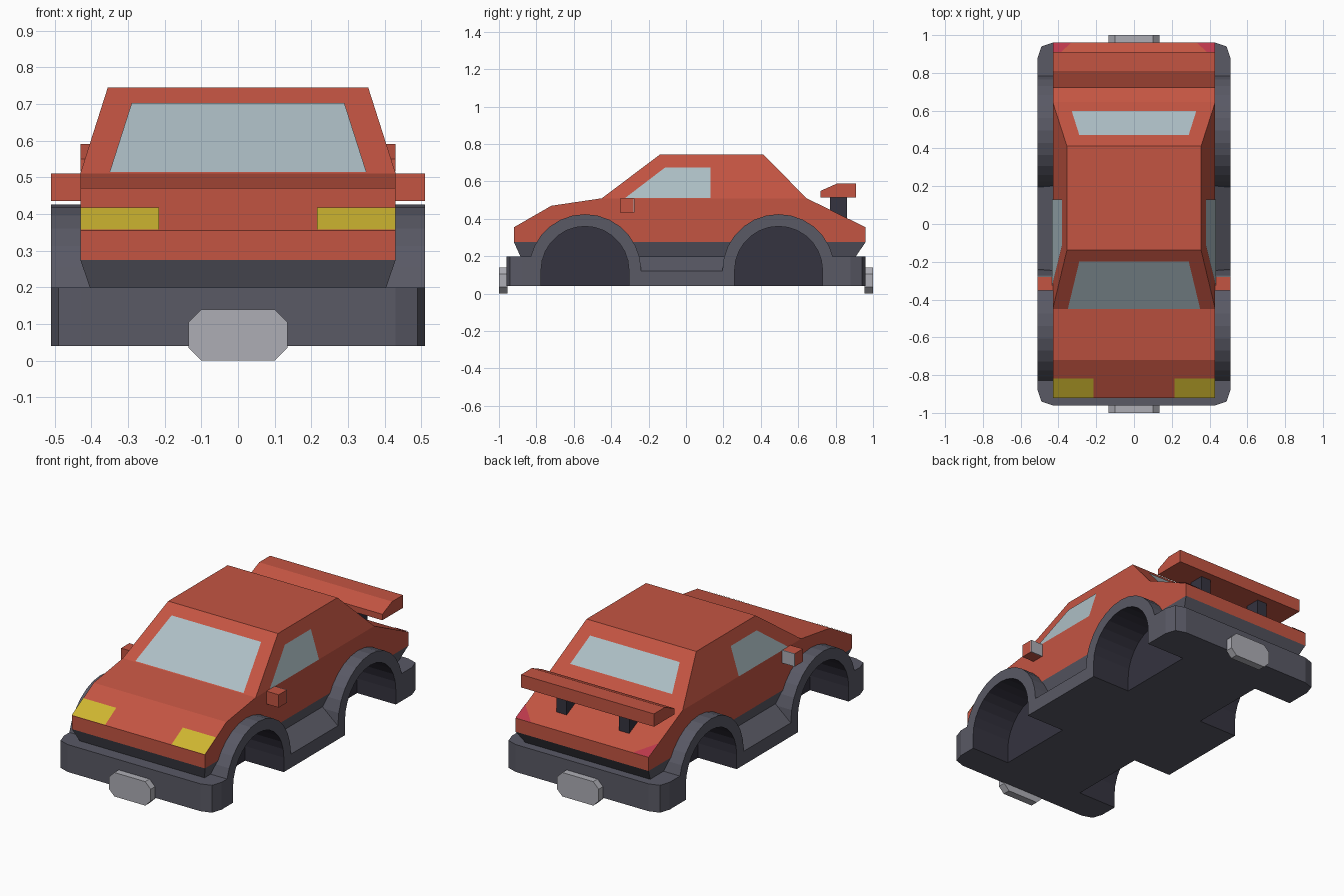
import bpy, bmesh, math
from mathutils import Vector

if "Cube" in bpy.data.objects:
    bpy.data.objects.remove(bpy.data.objects["Cube"])


def paint(name, rgb):
    m = bpy.data.materials.new(name)
    m.diffuse_color = (*rgb, 1)
    m.use_nodes = True
    m.node_tree.nodes["Principled BSDF"].inputs["Base Color"].default_value = m.diffuse_color
    return m


RED = paint("red_paint", (0.55, 0.09, 0.055))
GREY = paint("grey_plastic", (0.10, 0.10, 0.13))
DARK = paint("dark_liner", (0.035, 0.033, 0.05))
GLASS = paint("glass", (0.42, 0.52, 0.56))
YELLOW = paint("headlight", (0.62, 0.47, 0.03))
TAIL = paint("tail_light", (0.5, 0.04, 0.07))
PLATE = paint("light_grey", (0.42, 0.42, 0.46))


def finish(name, bm, mat):
    bmesh.ops.recalc_face_normals(bm, faces=bm.faces)
    me = bpy.data.meshes.new(name)
    bm.to_mesh(me)
    bm.free()
    me.materials.append(mat)
    ob = bpy.data.objects.new(name, me)
    bpy.context.collection.objects.link(ob)
    return ob


def prism_bm(axis, profile, a, b):
    """Extrude a 2D profile along an axis from a to b."""
    place = {"x": lambda p, t: (t, p[0], p[1]),
             "y": lambda p, t: (p[0], t, p[1]),
             "z": lambda p, t: (p[0], p[1], t)}[axis]
    bm = bmesh.new()
    lo = [bm.verts.new(place(p, a)) for p in profile]
    hi = [bm.verts.new(place(p, b)) for p in profile]
    bm.faces.new(lo)
    bm.faces.new(hi)
    for i in range(len(lo)):
        j = (i + 1) % len(lo)
        bm.faces.new((lo[i], lo[j], hi[j], hi[i]))
    return bm


def prism(name, axis, profile, a, b, mat):
    return finish(name, prism_bm(axis, profile, a, b), mat)


def rect(u0, u1, v0, v1):
    return [(u0, v0), (u1, v0), (u1, v1), (u0, v1)]


def boolean(ob, other, op):
    mod = ob.modifiers.new("bool", "BOOLEAN")
    mod.object, mod.operation, mod.solver = other, op, "EXACT"
    mod.material_mode = "TRANSFER"
    bpy.context.view_layer.objects.active = ob
    bpy.ops.object.modifier_apply(modifier=mod.name)


def pane(name, pts, mat):
    """Flat panel lifted slightly off the body."""
    p = [Vector(q) for q in pts]
    n = (p[1] - p[0]).cross(p[2] - p[0]).normalized()
    if n.dot(p[0] - Vector((0, 0, 0.2))) < 0:
        n.negate()
        p.reverse()
    me = bpy.data.meshes.new(name)
    me.from_pydata([q + n * 0.003 for q in p], [], [range(len(p))])
    me.materials.append(mat)
    bpy.context.collection.objects.link(bpy.data.objects.new(name, me))


def arch(cy, r, foot):
    arc = [(cy + r * math.cos(math.pi * i / 14), 0.125 + r * math.sin(math.pi * i / 14))
           for i in range(15)]
    return arc + [(cy - r, foot), (cy + r, foot)]


WHEELS = (-0.54, 0.495)

# Red body with the cabin extruded from the deck
bm = prism_bm("x", [(-0.92, 0.275), (-0.92, 0.355), (-0.72, 0.47), (-0.45, 0.51),
                    (0.645, 0.51), (0.96, 0.355), (0.96, 0.275)], -0.43, 0.43)
deck = [f for f in bm.faces if all(abs(v.co.z - 0.51) < 1e-4 for v in f.verts)]
roof = bmesh.ops.extrude_discrete_faces(bm, faces=deck)["faces"][0]
for v in roof.verts:
    v.co = (math.copysign(0.355, v.co.x), -0.138 if v.co.y < 0 else 0.412, 0.745)
body = finish("body", bm, RED)

# Grey lower body, tapering down
bm = prism_bm("z", rect(-0.43, 0.43, -0.92, 0.96), 0.1, 0.275)
for v in bm.verts:
    if v.co.z < 0.2:
        v.co = (v.co.x * 0.86, -0.84 if v.co.y < 0 else 0.84, 0.1)
chassis = finish("chassis", bm, GREY)

# Sill, bumpers and wheel arch flares joined to the chassis
adds = [prism("sill", "y", [(-0.51, 0.04), (0.51, 0.04), (0.51, 0.12), (0.39, 0.21),
                            (-0.39, 0.21), (-0.51, 0.12)], -0.56, 0.52, GREY)]
for s, inner in ((-1, 0.5), (1, 0.45)):
    half = [(0.51, inner), (0.51, 0.88), (0.49, 0.94), (0.43, 0.96)]
    plan = [(x, s * y) for x, y in half] + [(-x, s * y) for x, y in reversed(half)]
    adds.append(prism("bumper", "z", plan, 0.04, 0.2, GREY))
for cy in WHEELS:
    for s in (-1, 1):
        adds.append(prism("flare", "x", arch(cy, 0.30, 0.04), s * 0.39, s * 0.51, GREY))
for part in adds:
    boolean(chassis, part, "UNION")

# Wheel wells
wells = [prism("well", "x", arch(cy, 0.235, -0.1), s * 0.26, s * 0.6, DARK)
         for cy in WHEELS for s in (-1, 1)]
for well in wells:
    boolean(chassis, well, "DIFFERENCE")
    boolean(body, well, "DIFFERENCE")
for helper in adds + wells:
    bpy.data.objects.remove(helper)

# Rear spoiler
prism("spoiler", "x", [(0.72, 0.515), (0.72, 0.55), (0.81, 0.59), (0.91, 0.59), (0.91, 0.515)],
      -0.43, 0.43, RED)

# Windscreen and rear window
pane("windscreen", [(-0.35, -0.447, 0.512), (0.35, -0.447, 0.512),
                    (0.29, -0.198, 0.70), (-0.29, -0.198, 0.70)], GLASS)
pane("rear_window", [(-0.33, 0.597, 0.5585), (0.33, 0.597, 0.5585),
                     (0.29, 0.47, 0.6865), (-0.29, 0.47, 0.6865)], GLASS)

# Parts mirrored left and right
for side, s in (("left", -1), ("right", 1)):
    pane(side + "_window", [(s * 0.43, -0.325, 0.511), (s * 0.43, 0.13, 0.511),
                            (s * 0.3775, 0.13, 0.675), (s * 0.3775, -0.11, 0.675)], GLASS)
    pane(side + "_headlight", [(s * 0.215, -0.92, 0.355), (s * 0.43, -0.92, 0.355),
                               (s * 0.43, -0.816, 0.415), (s * 0.215, -0.816, 0.415)], YELLOW)
    pane(side + "_tail_light", [(s * 0.33, 0.96, 0.355), (s * 0.43, 0.96, 0.355),
                                (s * 0.43, 0.87, 0.3993)], TAIL)
    prism(side + "_mirror", "y", rect(s * 0.42, s * 0.51, 0.435, 0.51), -0.352, -0.28, RED)
    prism(side + "_mirror_glass", "y", rect(s * 0.42, s * 0.51, 0.435, 0.51), -0.28, -0.275, PLATE)
    prism(side + "_spoiler_strut", "x", [(0.77, 0.44), (0.77, 0.52), (0.86, 0.52), (0.86, 0.395)],
          s * 0.17, s * 0.235, DARK)

# Octagonal plates on both bumpers
octagon = [(0.10, 0), (0.135, 0.035), (0.135, 0.105), (0.10, 0.14)]
octagon += [(-x, z) for x, z in reversed(octagon)]
for end, s in (("front", -1), ("rear", 1)):
    prism(end + "_plate", "y", octagon, s * 0.955, s * 1.0, PLATE)
